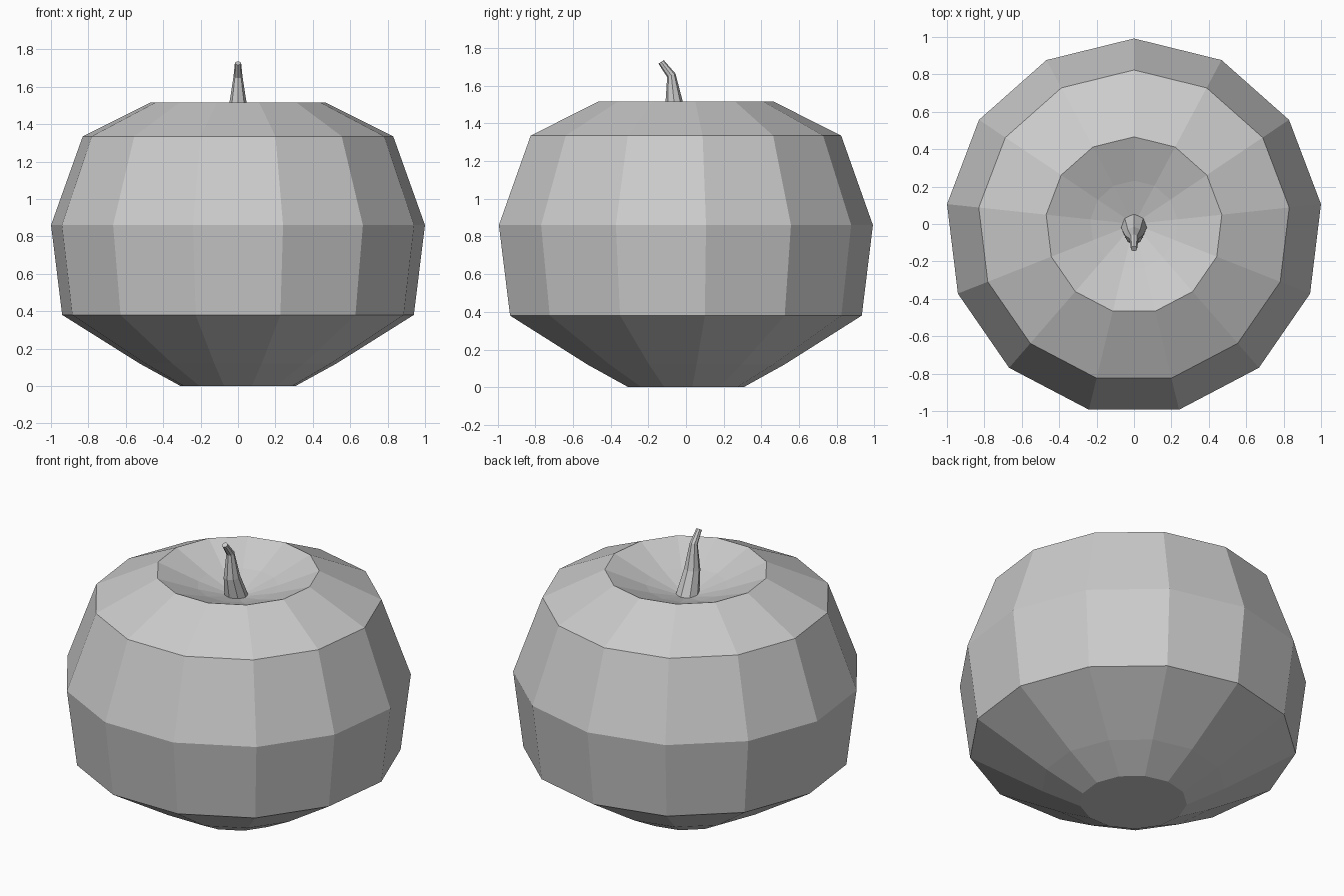
import bpy
import bmesh
from math import sin, cos, pi
from mathutils import Vector

if "Cube" in bpy.data.objects:
    bpy.data.objects.remove(bpy.data.objects["Cube"])


def lofted(name, rings, sides):
    """Skin rings of (radius, y, z, tilt) and cap both ends; a zero radius closes to a point."""
    bm = bmesh.new()
    loops = []
    for r, y, z, tilt in rings:
        if r == 0:
            loops.append([bm.verts.new((0, y, z))] * sides)
            continue
        loop = []
        for i in range(sides):
            a = pi / 2 + 2 * pi * i / sides
            u = r * sin(a)
            loop.append(bm.verts.new(Vector((r * cos(a), y + u * cos(tilt), z + u * sin(tilt)))))
        loops.append(loop)
    for lo, hi in zip(loops, loops[1:]):
        for i in range(sides):
            j = (i + 1) % sides
            corners = list(dict.fromkeys((lo[i], lo[j], hi[j], hi[i])))
            bm.faces.new(corners)
    if rings[0][0]:
        bm.faces.new(loops[0][::-1])
    if rings[-1][0]:
        bm.faces.new(loops[-1])
    bmesh.ops.recalc_face_normals(bm, faces=bm.faces[:])
    mesh = bpy.data.meshes.new(name)
    bm.to_mesh(mesh)
    bm.free()
    obj = bpy.data.objects.new(name, mesh)
    bpy.context.collection.objects.link(obj)
    return obj


# Fruit body: 13-sided lathe with a dip at the top
profile = [(0.31, 0), (0.53, 0.12), (0.947, 0.38), (1.007, 0.86),
           (0.836, 1.335), (0.473, 1.515), (0.235, 1.42), (0, 1.345)]
lofted("fruit_body", [(r, -0.015 * r, z, 0) for r, z in profile], 13)

# Stem: flared base, tapering, bent towards the front
lofted("stem", [(0.072, -0.012, 1.345, 0), (0.048, -0.062, 1.5, 0.1),
                (0.024, -0.078, 1.655, 0.4), (0.017, -0.132, 1.726, 0.6)], 8)
